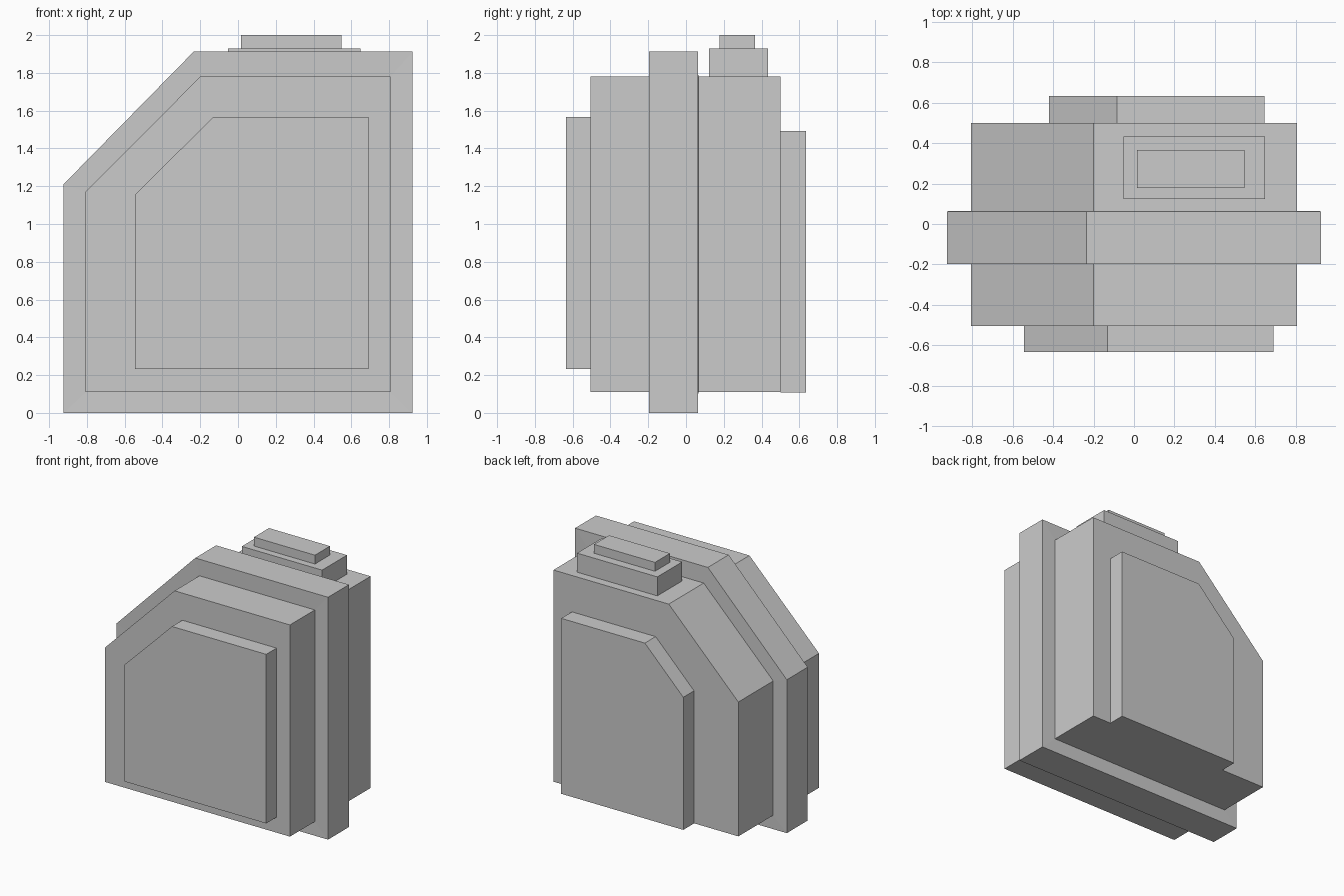
import bpy
import bmesh

if "Cube" in bpy.data.objects:
    bpy.data.objects.remove(bpy.data.objects["Cube"])


def outline(x0, x1, z0, z1, cut_x, cut_z):
    """Rectangle in XZ with its upper left corner cut off."""
    return [(x0, z0), (x1, z0), (x1, z1), (cut_x, z1), (x0, cut_z)]


def loft(name, sections):
    """Closed solid through (y, outline) sections running front to back."""
    bm = bmesh.new()
    rings = [[bm.verts.new((x, y, z)) for x, z in pts] for y, pts in sections]
    for a, b in zip(rings, rings[1:]):
        n = len(a)
        for i in range(n):
            j = (i + 1) % n
            bm.faces.new((a[i], a[j], b[j], b[i]))
    bm.faces.new(rings[0])
    bm.faces.new(rings[-1])
    bmesh.ops.recalc_face_normals(bm, faces=bm.faces)
    mesh = bpy.data.meshes.new(name)
    bm.to_mesh(mesh)
    bm.free()
    obj = bpy.data.objects.new(name, mesh)
    bpy.context.collection.objects.link(obj)
    return obj


def box(name, x0, x1, y0, y1, z0, z1):
    rect = [(x0, z0), (x1, z0), (x1, z1), (x0, z1)]
    return loft(name, [(y0, rect), (y1, rect)])


# Main case with the raised band running around it
case = outline(-0.807, 0.807, 0.11, 1.78, -0.20, 1.17)
band = outline(-0.924, 0.924, 0.0, 1.912, -0.235, 1.21)
loft("case_with_band", [(-0.505, case), (-0.195, case), (-0.197, band),
                        (0.063, band), (0.065, case), (0.50, case)])

# Raised panels on the front and back
front = outline(-0.545, 0.69, 0.232, 1.566, -0.132, 1.155)
loft("front_panel", [(-0.634, front), (-0.505, front)])
back = outline(-0.42, 0.645, 0.109, 1.493, -0.085, 1.155)
loft("back_panel", [(0.50, back), (0.634, back)])

# Stepped cap on top
box("cap_base", -0.053, 0.648, 0.123, 0.433, 1.78, 1.93)
box("cap_top", 0.015, 0.547, 0.178, 0.365, 1.93, 2.0)
